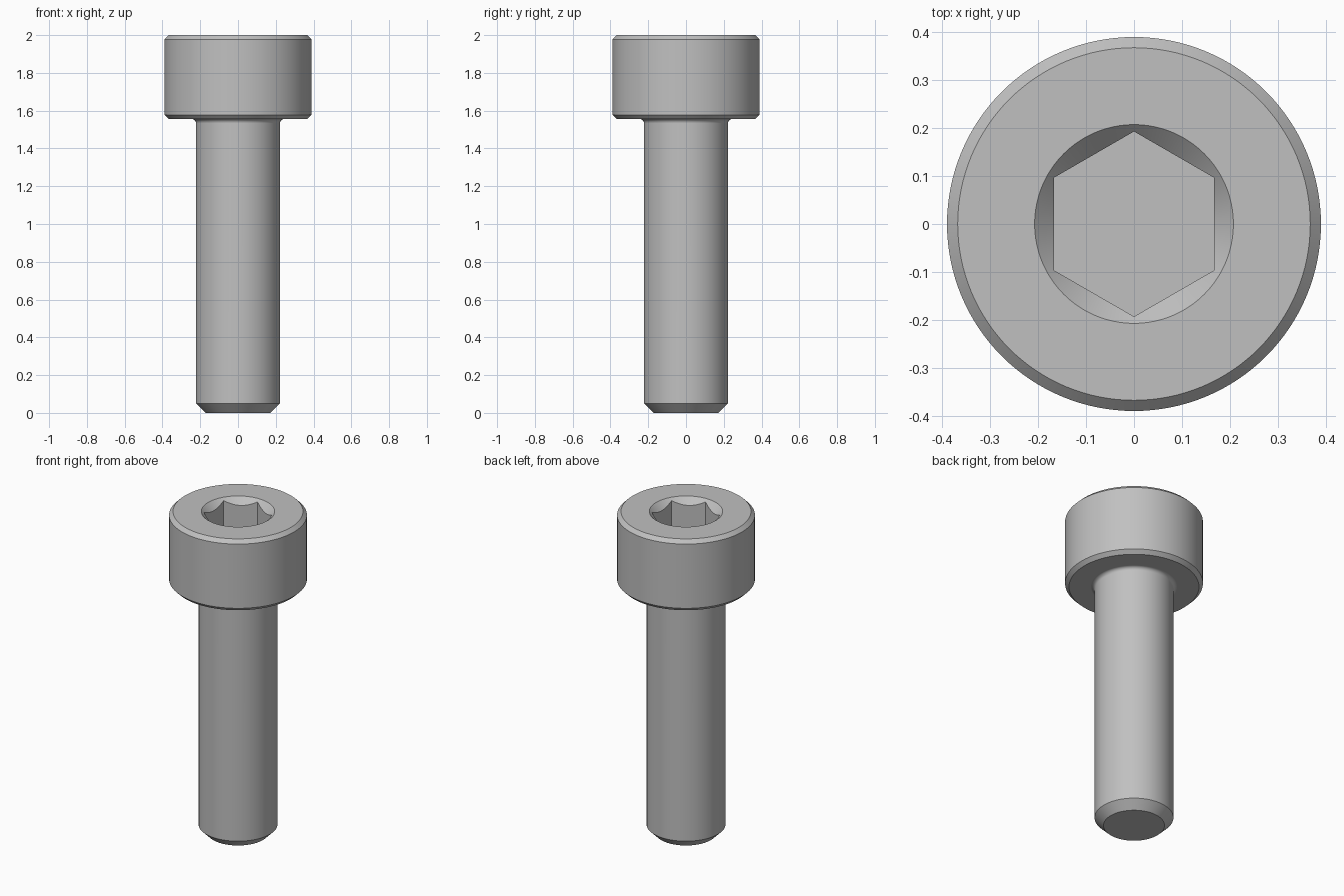
import bpy
import bmesh
import math

SEGMENTS = 128
MM = 2 / 18  # the screw is 18 mm long: 14 mm shank plus 4 mm head

if "Cube" in bpy.data.objects:
    bpy.data.objects.remove(bpy.data.objects["Cube"], do_unlink=True)

steel = bpy.data.materials.new("grey steel")
steel.use_nodes = True
colour = (0.53, 0.53, 0.53, 1)
steel.diffuse_color = colour
steel.node_tree.nodes["Principled BSDF"].inputs["Base Color"].default_value = colour


def turned(name, profile, sides):
    """Closed solid turned about z from (radius, height) pairs in mm, bottom to top."""
    bm = bmesh.new()
    rings = []
    for radius, height in profile:
        ring = []
        for i in range(sides):
            angle = math.pi / 2 + math.tau * i / sides
            ring.append(bm.verts.new((radius * MM * math.cos(angle),
                                      radius * MM * math.sin(angle), height * MM)))
        rings.append(ring)
    for low, high in zip(rings, rings[1:]):
        for i in range(sides):
            j = (i + 1) % sides
            bm.faces.new((low[i], low[j], high[j], high[i]))
    bm.faces.new(rings[0][::-1])
    bm.faces.new(rings[-1])
    mesh = bpy.data.meshes.new(name)
    bm.to_mesh(mesh)
    bm.free()
    mesh.materials.append(steel)
    obj = bpy.data.objects.new(name, mesh)
    bpy.context.collection.objects.link(obj)
    return obj


# Shank with chamfered tip, fillet under the head, chamfered head
fillet = 0.2
profile = [(1.55, 0), (2, 0.45)]
for step in range(7):
    a = math.pi / 2 * step / 6
    profile.append((2 + fillet * (1 - math.cos(a)), 14 - fillet * (1 - math.sin(a))))
profile += [(3.3, 14), (3.5, 14.2), (3.5, 17.8), (3.3, 18)]
screw = turned("cap_screw", profile, SEGMENTS)

# Hexagonal socket and its conical lead-in
hex_cutter = turned("hex_socket_cutter", [(math.sqrt(3), 16), (math.sqrt(3), 18.5)], 6)
cone_cutter = turned("lead_in_cutter", [(1.26, 17.4), (2.06, 18.2)], SEGMENTS)

bpy.ops.object.select_all(action="DESELECT")
screw.select_set(True)
bpy.context.view_layer.objects.active = screw
for cutter in (hex_cutter, cone_cutter):
    cutter.hide_render = True
    cut = screw.modifiers.new(cutter.name, "BOOLEAN")
    cut.operation = "DIFFERENCE"
    cut.solver = "EXACT"
    cut.object = cutter
    bpy.ops.object.modifier_apply(modifier=cut.name)
    bpy.data.objects.remove(cutter, do_unlink=True)

# Smooth round surfaces, crisp chamfers and flat faces
bpy.ops.object.shade_smooth_by_angle(angle=math.radians(30))
weighted = screw.modifiers.new("flat_face_normals", "WEIGHTED_NORMAL")
weighted.keep_sharp = True
